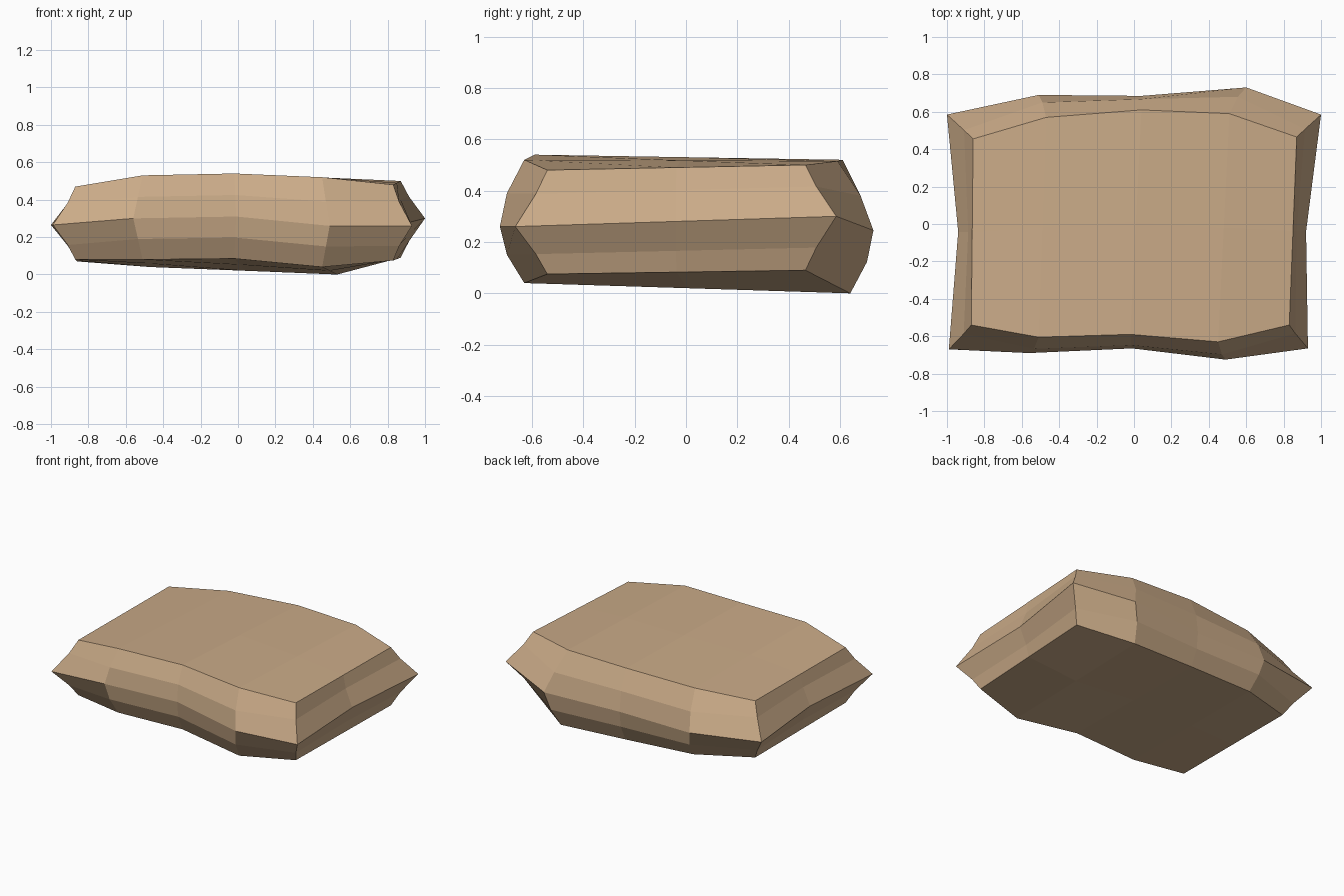
import bpy, bmesh
from mathutils import Vector

if "Cube" in bpy.data.objects:
    bpy.data.objects.remove(bpy.data.objects["Cube"])

mat = bpy.data.materials.new("tan stone")
mat.diffuse_color = (0.59, 0.405, 0.245, 1)
mat.use_nodes = True
mat.node_tree.nodes["Principled BSDF"].inputs["Base Color"].default_value = mat.diffuse_color

# Front and back edge points (left to right) of the three main levels
TOP = ([(-.87, -.54, .47), (-.51, -.605, .53), (-.02, -.59, .54), (.45, -.63, .52), (.83, -.54, .48)],
       [(-.86, .455, .47), (-.47, .57, .50), (.04, .61, .52), (.51, .59, .515), (.87, .465, .50)])
MID = ([(-.99, -.67, .265), (-.56, -.69, .30), (-.01, -.665, .31), (.49, -.725, .26), (.93, -.665, .26)],
       [(-1, .585, .265), (-.51, .69, .24), (.04, .685, .24), (.60, .73, .245), (1, .585, .30)])
LOW = ([(-.87, -.54, .08), (-.51, -.61, .08), (-.02, -.59, .085), (.45, -.63, .04), (.83, -.54, .075)],
       [(-.86, .455, .07), (-.47, .59, .04), (.04, .62, .02), (.53, .64, 0), (.87, .465, .09)])


def grid(level):
    """Three rows of five points; the middle row is halfway front to back."""
    f, b = ([Vector(p) for p in row] for row in level)
    return [f, [(p + q) / 2 for p, q in zip(f, b)], b]


def ring(g):
    """Rim of a grid, counter-clockwise from the front left corner."""
    return g[0] + [g[1][4]] + g[2][::-1] + [g[1][0]]


def between(cap, mid):
    """Intermediate rim: rounded along front and back, pinched at the corners."""
    out = []
    for i, (a, b) in enumerate(zip(cap, mid)):
        p = a.lerp(b, 0.5)
        if i in (1, 2, 3, 7, 8, 9):
            p.y += 0.02 if p.y > 0 else -0.02
        else:
            p = a.lerp(b, 0.42)
            p.x -= 0.01 if p.x > 0 else -0.01
            p.y -= 0.008 * (p.y > 0.2) - 0.008 * (p.y < -0.2)
        out.append(p)
    return out


top, mid, low = grid(TOP), grid(MID), grid(LOW)
mid[1][0].x, mid[1][4].x = -.94, .92      # waisted ends

bm = bmesh.new()
caps = [[[bm.verts.new(p) for p in row] for row in g] for g in (low, top)]
rl, rm, rt = ring(low), ring(mid), ring(top)
rings = [ring(caps[0])]
for pts in (between(rl, rm), rm, between(rt, rm)):
    rings.append([bm.verts.new(p) for p in pts])
rings.append(ring(caps[1]))

# Belt of side faces
for a, b in zip(rings, rings[1:]):
    for i in range(12):
        j = (i + 1) % 12
        bm.faces.new((a[i], a[j], b[j], b[i]))
# Top and underside
for c in caps:
    for r in range(2):
        for i in range(4):
            bm.faces.new((c[r][i], c[r][i + 1], c[r + 1][i + 1], c[r + 1][i]))
bmesh.ops.recalc_face_normals(bm, faces=bm.faces)

mesh = bpy.data.meshes.new("stone_slab")
bm.to_mesh(mesh)
bm.free()
mesh.materials.append(mat)
slab = bpy.data.objects.new("stone_slab", mesh)
bpy.context.collection.objects.link(slab)
